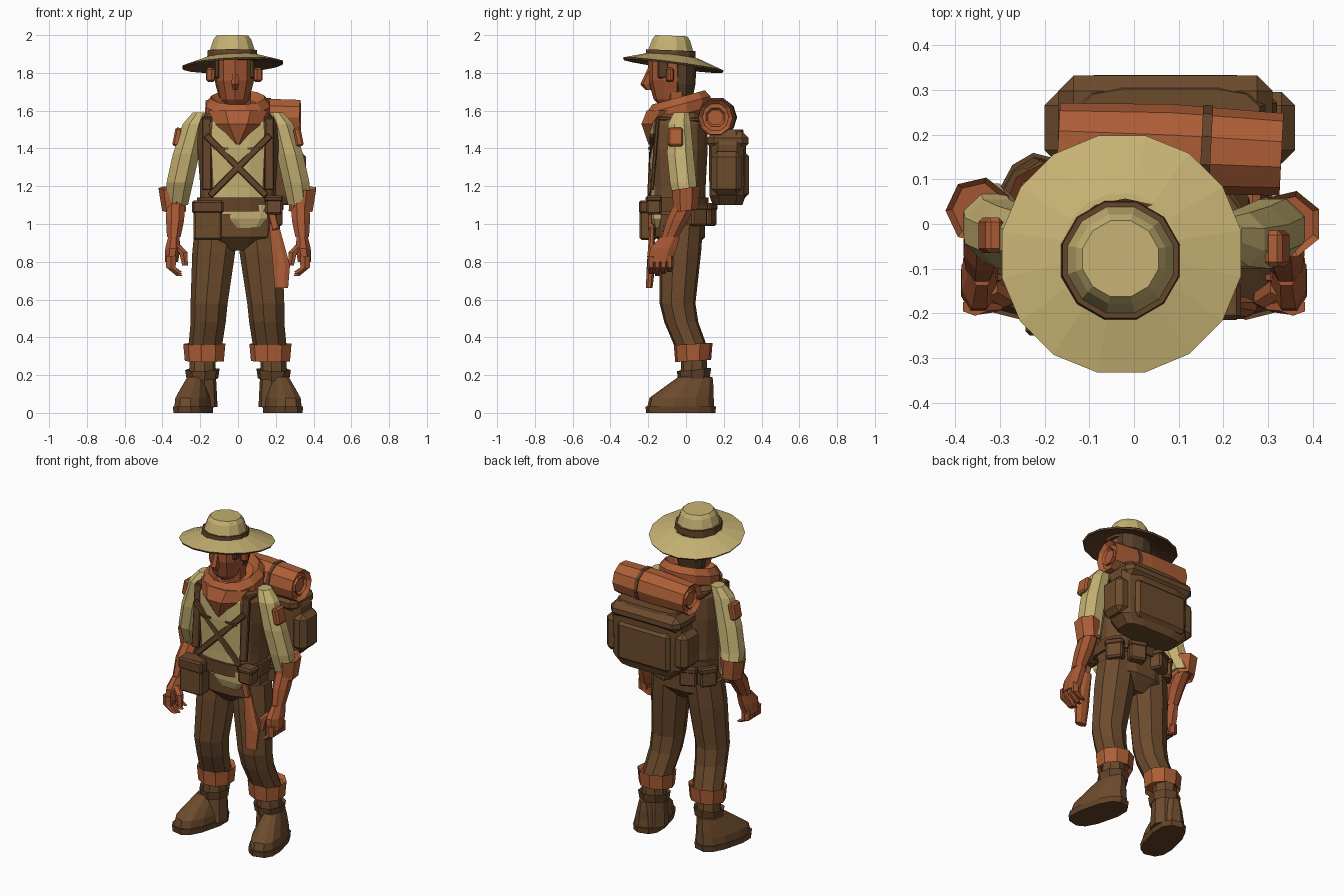
import bpy, bmesh, math
from mathutils import Matrix, Vector

old_cube = bpy.data.objects.get("Cube")
if old_cube:
    bpy.data.objects.remove(old_cube)


def material(name, *rgb):
    mat = bpy.data.materials.new(name)
    mat.use_nodes = True
    mat.diffuse_color = (*rgb, 1)
    mat.node_tree.nodes["Principled BSDF"].inputs["Base Color"].default_value = (*rgb, 1)
    return mat


cream = material("cream cloth", .56, .44, .17)
brown = material("brown cloth", .15, .07, .026)
leather = material("dark leather", .125, .055, .022)
rust = material("rust cloth", .42, .112, .037)
skin = material("tanned skin", .37, .093, .033)
hair = material("dark hair", .09, .048, .022)


def turn(angle, axis):
    return Matrix.Rotation(angle, 4, axis)


def move(*offset):
    return Matrix.Translation(offset)


def finish(name, bm, *mats, rule=None):
    """Turn a bmesh into a flat-shaded object, painting faces by a rule."""
    bmesh.ops.recalc_face_normals(bm, faces=bm.faces)
    if rule:
        for face in bm.faces:
            face.material_index = rule(face.calc_center_median(), face.normal)
    mesh = bpy.data.meshes.new(name)
    bm.to_mesh(mesh)
    bm.free()
    for mat in mats:
        mesh.materials.append(mat)
    bpy.context.collection.objects.link(bpy.data.objects.new(name, mesh))


def upright(x, y, *levels):
    """Path straight up through (height, radius) levels."""
    return [((x, y, height), radius) for height, radius in levels]


def loft(name, path, *mats, sides=8, deep=1, square=2, tilt=0, hollow=0,
         place=Matrix(), rule=None):
    """Skin level rounded sections along a path of (point, radius).
    Deep scales y, square fills corners, tilt shears, hollow recesses both ends."""
    def rounded(value):
        return math.copysign(abs(value) ** (2 / square), value)

    angles = [(i + .5) * math.tau / sides for i in range(sides)]
    outline = [(rounded(math.cos(a)), rounded(math.sin(a))) for a in angles]
    widest = max(x for x, y in outline)
    deepest = max(y for x, y in outline)
    bm = bmesh.new()
    rings = []
    for point, radius in path:
        ring = []
        for x, y in outline:
            across = radius * x / widest
            along = radius * deep * y / deepest
            corner = Vector(point) + Vector((across, along, tilt * along))
            ring.append(bm.verts.new(place @ corner))
        rings.append(ring)
    for low, high in zip(rings, rings[1:]):
        for i in range(sides):
            bm.faces.new((low[i - 1], low[i], high[i], high[i - 1]))
    caps = [bm.faces.new(rings[0]), bm.faces.new(rings[-1])]
    if hollow:
        bmesh.ops.recalc_face_normals(bm, faces=bm.faces)
        bmesh.ops.inset_individual(bm, faces=caps, thickness=hollow, depth=-hollow)
    finish(name, bm, *mats, rule=rule)


def box(name, place, size, mat, bevel=.01):
    bm = bmesh.new()
    bmesh.ops.create_cube(bm, size=1, matrix=Matrix.Diagonal((*size, 1)))
    bmesh.ops.bevel(bm, geom=bm.edges[:], offset=bevel, segments=1, affect='EDGES')
    bm.transform(place)
    finish(name, bm, mat)


def strap(name, start, end, width, mat, thick=.02, face=(0, 1, 0)):
    """Flat bar between two points, its broad side along the face direction."""
    start, end = Vector(start), Vector(end)
    run = (end - start).normalized()
    side = run.cross(Vector(face)).normalized()
    basis = Matrix((side, side.cross(run), run)).transposed().to_4x4()
    size = (width, thick, (end - start).length)
    box(name, move(*(start + end) / 2) @ basis, size, mat, thick / 4)


def pouch(name, place, width, depth, height):
    """Belt pouch with an overlapping flap."""
    box(name, place, (width, depth, height), brown)
    flap = place @ move(0, 0, height / 3)
    box(name + "_flap", flap, (width * 1.1, depth * 1.1, height / 3), leather)


# Hat: tilted brim with dark underside, band and tapered crown
hat = move(-.03, -.062, 1.885)
loft("hat_brim", upright(0, 0, (-.01, .13), (-.05, .262), (-.04, .267), (.005, .13)),
     cream, leather, sides=16, place=hat @ turn(-.13, 'X') @ turn(-.05, 'Y'),
     rule=lambda centre, normal: int(normal.z < 0))
crown = hat @ move(0, -.02, 0) @ turn(-.04, 'X')
loft("hat_band", upright(0, 0, (-.02, .135), (.035, .13)), leather, sides=12, place=crown)
loft("hat_crown", upright(0, 0, (0, .13), (.09, .1), (.112, .085)), cream, sides=12, place=crown)

# Head
loft("neck", upright(0, -.05, (1.5, .07), (1.7, .07)), skin)
loft("head", upright(-.015, -.085, (1.63, .05), (1.66, .075), (1.76, .1), (1.88, .1)),
     skin, sides=10, deep=1.15)
loft("nose", [((-.015, -.195, 1.71), .012), ((-.015, -.21, 1.74), .02), ((-.015, -.18, 1.83), .012)],
     skin, sides=6, deep=1.6)
loft("hair", upright(-.02, -.02, (1.67, .08), (1.74, .1), (1.88, .11)), hair, sides=10, deep=.7)

# Neck scarf: slanted roll and hanging point
loft("scarf_roll", upright(0, -.04, (1.55, .15), (1.575, .17), (1.63, .17), (1.67, .14)),
     rust, sides=12, tilt=.27, hollow=.04)
loft("scarf_point", [((0, -.08, 1.6), .16), ((0, -.14, 1.53), .12), ((0, -.19, 1.42), .01)],
     rust, deep=.8)

# Torso: shirt showing at the front of an open vest, tail below the belt
loft("vest_and_shirt", upright(0, -.04, (1.05, .2), (1.2, .2), (1.4, .215), (1.53, .21), (1.6, .16)),
     brown, cream, sides=16, deep=.72, square=2.6,
     rule=lambda centre, normal: int(centre.y < -.12 and abs(centre.x) < .13))
loft("shirt_tail", upright(.055, -.145, (.98, .06), (1.03, .1), (1.1, .105)), cream, deep=.4, square=4)
loft("hips", upright(0, -.03, (.86, .1), (.93, .2), (1.08, .205)), brown, sides=12, deep=.65, square=2.4)

# Belt and pouches
loft("belt", upright(0, -.04, (1.065, .217), (1.14, .217)), leather, sides=16, deep=.73, square=2.6)
pouch("front_pouch", move(-.16, -.2, 1.02), .15, .09, .21)
pouch("small_front_pouch", move(.19, -.17, 1.1), .09, .08, .1)
for name, degrees in {"left": 35, "back_left": 70, "back_right": 115, "right": 145}.items():
    angle = math.radians(degrees)
    spot = move(.22 * math.cos(angle), .16 * math.sin(angle) - .04, 1.05)
    pouch(name + "_pouch", spot @ turn(angle, 'Z'), .08, .1, .12)

# Knife sheath hanging from the belt
strap("sheath_loop", (.16, -.19, 1.13), (.2, -.19, .97), .04, rust)
loft("knife_sheath", [((.23, -.195, .66), .035), ((.23, -.185, .78), .045), ((.19, -.18, 1), .025)],
     rust, deep=.5)

for s, side in ((1, "left_"), (-1, "right_")):
    # Ear and sideburn
    box(side + "ear", move(-.02 + s * .125, -.085, 1.79) @ turn(s * .4, 'Z'), (.045, .035, .075), skin)
    box(side + "sideburn", move(-.02 + s * .093, -.12, 1.82), (.03, .06, .1), hair, .008)

    # Crossed chest straps, pack straps and shirt pocket
    strap(side + "chest_strap", (s * .17, -.18, 1.47), (-s * .15, -.195, 1.15), .035, leather)
    top = (s * .165, -.15, 1.56)
    strap(side + "pack_strap", top, (s * .165, -.18, 1.18), .05, leather)
    strap(side + "shoulder_strap", top, (s * .16, .12, 1.55), .05, leather, face=(0, 0, 1))
    box(side + "pocket_flap", move(s * .09, -.197, 1.4), (.08, .008, .012), leather, .001)

    # Leg with rolled cuff
    ankle = (s * .175, .038, .32)
    loft(side + "leg", [((s * .11, -.02, 1), .11), ((s * .125, -.03, .85), .11),
                        ((s * .15, -.045, .58), .095), ((s * .155, -.025, .48), .09),
                        (ankle, .085)], brown, sides=9)
    loft(side + "trouser_cuff", upright(*ankle[:2], (.275, .1), (.365, .108)),
         rust, sides=9, deep=.95, tilt=.06, hollow=.02)

    # Boot turned slightly outward
    foot = move(s * .22, .04, 0) @ turn(s * .25, 'Z')
    loft(side + "boot_sole", upright(0, -.07, (0, .09), (.035, .092)), leather,
         sides=12, deep=2, square=2.7, place=foot)
    loft(side + "boot_foot", [((0, -.07, .03), .088), ((0, -.065, .08), .084),
                              ((0, -.03, .13), .067), ((0, .01, .19), .045)],
         brown, sides=12, deep=2, square=2.4, place=foot)
    loft(side + "boot_shaft", upright(-s * .03, .01, (.03, .075), (.3, .062)), brown, place=foot)
    loft(side + "boot_collar", upright(-s * .03, .01, (.18, .078), (.23, .085)), leather,
         place=foot, tilt=.1, hollow=.015)

    # Sleeve, patch and turned-back cuff
    swing = .03 if s < 0 else 0
    wrist = (s * .34, -.085, .93)
    loft(side + "sleeve", [((s * .2, -.025, 1.59), .04), ((s * .232, -.035, 1.53), .06),
                           ((s * .275, -.03, 1.37), .07), ((s * .308, -.015, 1.22), .07),
                           ((s * .325, swing, 1.1), .06)], cream)
    box(side + "sleeve_patch", move(s * .32, swing - .055, 1.46) @ turn(-s * .2, 'Y'),
        (.04, .08, .1), rust)
    loft(side + "sleeve_cuff", [((s * .335, swing, 1.07), .06), ((s * .347, swing, 1.19), .067)],
         rust, sides=7, deep=1.1, tilt=.15, hollow=.015)

    # Forearm, palm, curled fingers and thumb
    loft(side + "forearm", [((s * .33, swing, 1.12), .048), ((s * .333, -.045, 1.02), .048),
                            (wrist, .036)], skin, deep=1.2)
    loft(side + "palm", [(wrist, .03), ((s * .345, -.12, .87), .04), ((s * .352, -.135, .8), .035)],
         skin, deep=1.75)
    for i in range(4):
        knuckle = Vector((s * .355, .033 * i - .185, .83))
        bend = knuckle + Vector((0, 0, -.06))
        tip = bend + Vector((-s * .045, 0, .01 * abs(i - 1) - .045))
        loft(f"{side}finger_{i + 1}", [(knuckle, .027), (bend, .025), (tip, .016)], skin, sides=6, deep=.75)
    loft(side + "thumb", [((s * .33, -.14, .89), .025), ((s * .29, -.165, .85), .022),
                          ((s * .28, -.17, .78), .015)], skin, sides=6)

    # Backpack side pocket
    box(side + "pack_pocket", move(.08 + s * .23, .215, 1.27), (.1, .16, .23), brown, .03)

# Backpack body, lid and back panel
loft("backpack", upright(.08, .22, (1.1, .19), (1.15, .235), (1.42, .24), (1.5, .2)),
     brown, sides=12, deep=.41, square=4)
box("backpack_lid", move(.07, .222, 1.44), (.48, .22, .1), brown, .035)
box("backpack_panel", move(.07, .31, 1.26), (.36, .045, .24), brown, .02)

# Bedroll with recessed rolled ends and a strap
roll = move(.08, .168, 1.565) @ turn(-.05, 'Z') @ turn(math.pi / 2, 'Y')
loft("bedroll", upright(0, 0, (-.25, .09), (0, .1), (.25, .092)), rust, sides=10, place=roll, hollow=.022)
loft("bedroll_core", upright(0, 0, (-.245, .05), (.245, .05)), rust, place=roll, hollow=.012)
loft("bedroll_strap", upright(0, 0, (.07, .102), (.092, .102)), leather, sides=10, place=roll)
